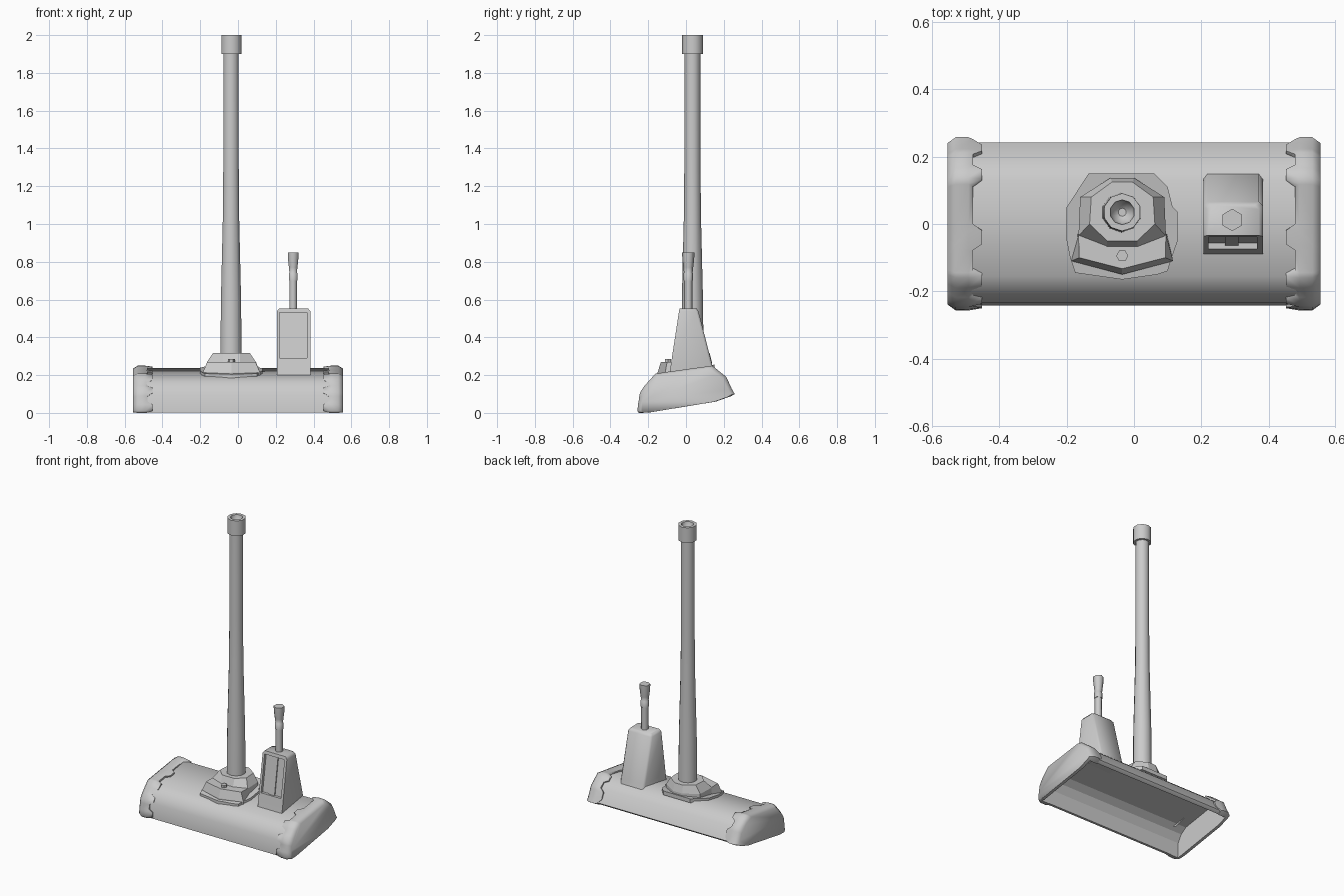
import bpy, bmesh, math

if "Cube" in bpy.data.objects:
    bpy.data.objects.remove(bpy.data.objects["Cube"])


def loft(name, rings, smooth=None):
    """Closed solid skinned through rings of equal point count."""
    bm = bmesh.new()
    vs = [[bm.verts.new(p) for p in r] for r in rings]
    n = len(rings[0])
    for a, b in zip(vs, vs[1:]):
        for i in range(n):
            j = (i + 1) % n
            bm.faces.new((a[i], a[j], b[j], b[i]))
    bm.faces.new(vs[0])
    bm.faces.new(vs[-1])
    bmesh.ops.recalc_face_normals(bm, faces=bm.faces)
    me = bpy.data.meshes.new(name)
    bm.to_mesh(me)
    bm.free()
    ob = bpy.data.objects.new(name, me)
    bpy.context.collection.objects.link(ob)
    if smooth:
        for o in bpy.context.selected_objects:
            o.select_set(False)
        ob.select_set(True)
        bpy.context.view_layer.objects.active = ob
        bpy.ops.object.shade_smooth_by_angle(angle=math.radians(smooth))
    return ob


def lathe(name, cx, cy, prof, n, start=0.0, smooth=None):
    """Turned solid from (radius, z) pairs."""
    angles = [start + 2 * math.pi * i / n for i in range(n)]
    return loft(name, [[(cx + r * math.cos(a), cy + r * math.sin(a), z)
                        for a in angles] for r, z in prof], smooth)


def cut(ob, rings):
    """Subtract a lofted solid from an object."""
    cutter = loft("cutter", rings)
    mod = ob.modifiers.new("cut", 'BOOLEAN')
    mod.operation = 'DIFFERENCE'
    mod.object = cutter
    bpy.context.view_layer.objects.active = ob
    bpy.ops.object.modifier_apply(modifier=mod.name)
    bpy.data.objects.remove(cutter)


def slope(y):
    """Height of the tilted top of the housing."""
    return 0.19 + (y + 0.155) * 0.163


# Main housing, hollow underneath
body = [(-.242, .003), (-.235, .1), (-.203, .158), (-.155, .191), (.128, .237),
        (.197, .182), (.243, .102), (.23, .089), (.16, .062), (-.2, .003)]
cavity = [(-.228, -.05), (-.222, .1), (-.193, .149), (-.15, .178), (.122, .222),
          (.185, .173), (.222, .11), (.222, -.05)]
hollow = [[(x, y, z) for y, z in cavity] for x in (-.535, .535)]
housing = loft("housing", [[(x, y, z) for y, z in body] for x in (-.51, .51)], 50)
cut(housing, hollow)

# End caps with toothed inner edges: (y, z, tooth)
cap = [(-.257, .01, 1), (-.254, .045, 1), (-.251, .06, 0), (-.247, .09, 0),
       (-.243, .108, 1), (-.226, .135, 1), (-.218, .145, 0), (-.2, .165, 0),
       (-.19, .177, 1), (-.16, .208, 1), (-.145, .21, 0), (-.08, .22, 0),
       (-.062, .222, 1), (-.02, .228, 1), (0, .231, 0), (.118, .247, 0),
       (.138, .25, 1), (.167, .228, 1), (.18, .217, 0), (.213, .191, 0),
       (.223, .17, 1), (.242, .128, 1), (.258, .1, 0), (.238, .088, 0),
       (.16, .06, 0), (-.2, .001, 0), (-.25, 0, 0)]


def cap_ring(side, x, s, toothed=False):
    return [(side * ((.452 if t else .478) if toothed else x),
             y * s, .04 + (z - .04) * s) for y, z, t in cap]


for side, label in ((-1, "left"), (1, "right")):
    end = loft(label + "_end_cap", [cap_ring(side, .555, .93), cap_ring(side, .53, 1),
                                    cap_ring(side, .492, 1), cap_ring(side, 0, .975, True),
                                    cap_ring(side, 0, .9, True)], 65)
    cut(end, hollow)

# Mounting skirt lying on the slope
skirt = [(-.135, .15), (.06, .15), (.1, .11), (.115, .05), (.13, .035), (.13, -.05),
         (.112, -.1), (.1, -.14), (.07, -.15), (-.035, -.165), (-.14, -.15),
         (-.175, -.145), (-.19, -.1), (-.2, -.05), (-.2, .05)]
loft("mount_skirt", [[(x, y, slope(y) - .01) for x, y in skirt],
                     [(x, y, slope(y) + .016) for x, y in skirt]])

# Pedestal around the mast foot
low = [(-.165, -.035), (-.16, .08), (-.07, .137), (0, .137),
       (.09, .08), (.095, -.035), (.01, -.068), (-.08, -.068)]
high = [(-.132, 0), (-.127, .08), (-.065, .125), (-.005, .125),
        (.057, .08), (.062, 0), (.01, -.05), (-.08, -.05)]
loft("mast_pedestal", [[(x, y, slope(y)) for x, y in low], [(x, y, .268) for x, y in low],
                       [(x, y, .318) for x, y in high]])

# Front step of the pedestal and its knob
step_low = [(-.168, -.03), (-.186, -.11), (-.035, -.15), (.116, -.11), (.098, -.03)]
step_high = [(-.165, -.03), (-.163, -.1), (-.035, -.133), (.093, -.1), (.095, -.03)]
loft("pedestal_step", [[(x, y, slope(y)) for x, y in step_low],
                       [(x, y, .215) for x, y in step_low],
                       [(x, y, .27) for x, y in step_high]])
lathe("step_knob", -.035, -.095, [(.018, .25), (.018, .285)], 6)

# Tapered mast and hollow collar
lathe("mast", -.037, .034, [(.059, .3), (.056, .6), (.045, 1.05), (.043, 1.3), (.042, 1.92)],
      10, math.pi / 10, 40)
lathe("mast_collar", -.035, .035, [(.042, 1.9), (.056, 1.9), (.056, 2.0), (.037, 2.0),
                                   (.03, 1.96), (.012, 1.945)], 10, math.pi / 10, 40)


# Lever tower: side profile with chamfered back edges, rising from the housing
def tower_ring(z, y0, y1, inset=0, tilt=0):
    a, b, c = .206 + inset, .383 - inset, .012
    return [(a, y0, z), (b, y0, z), (b, y1 - c, z + tilt), (b - c, y1, z + tilt),
            (a + c, y1, z + tilt), (a, y1 - c, z + tilt)]


tower = loft("lever_tower", [tower_ring(.197, -.09, .15, tilt=.018),
                             tower_ring(.25, -.081, .14), tower_ring(.538, -.037, .066),
                             tower_ring(.553, -.034, .056, .012)], 75)


# Shallow front recess parallel to the sloped face, with a raised centre bar
def panel(x0, x1, front, back):
    return [[(x, -.075 + front, .29), (x, -.075 + back, .29),
             (x, -.038 + back, .532), (x, -.038 + front, .532)] for x in (x0, x1)]


cut(tower, panel(.221, .366, -.1, .018))
loft("recess_bar", panel(.271, .311, .011, .03))

# Lever rising from the tower
hexa = math.pi / 6
lathe("lever_shaft", .292, .012, [(.022, .54), (.022, .71)], 6, hexa, 65)
lathe("lever_grip", .292, .012, [(.026, .7), (.026, .738), (.023, .742), (.026, .77),
                                 (.031, .81), (.033, .849)], 6, hexa, 65)
